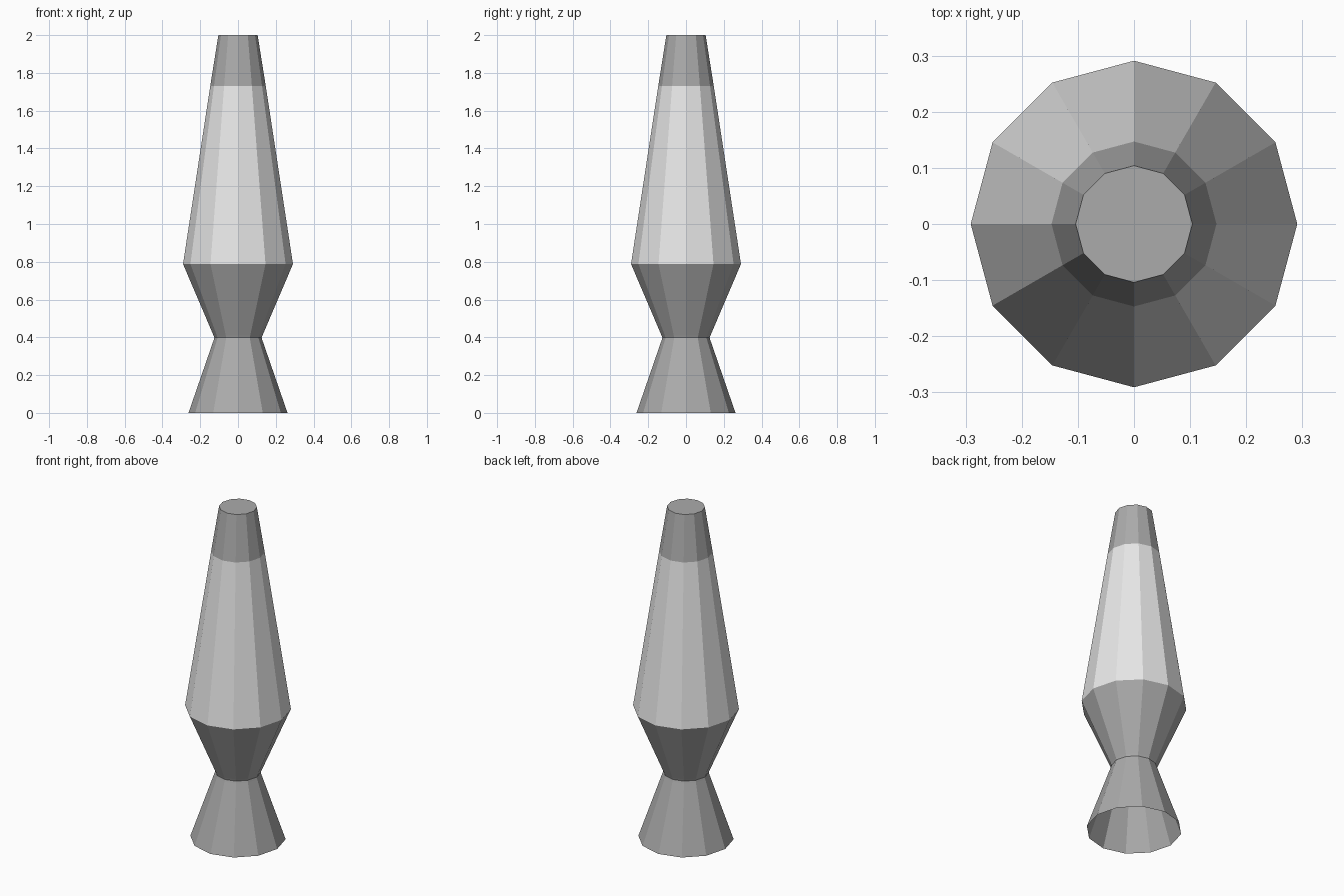
import bpy
import bmesh
from math import cos, sin, tau

SIDES = 12

cube = bpy.data.objects.get("Cube")
if cube:
    bpy.data.objects.remove(cube, do_unlink=True)


def material(name, value):
    mat = bpy.data.materials.new(name)
    mat.use_nodes = True
    colour = (value, value, value, 1)
    mat.diffuse_color = colour
    mat.node_tree.nodes["Principled BSDF"].inputs["Base Color"].default_value = colour
    return mat


def lathe(name, profile, mat, close_top=False):
    """Turn a bottom-to-top (radius, height) profile into a faceted shell."""
    bm = bmesh.new()
    rings = [[bm.verts.new((r * cos(tau * i / SIDES), r * sin(tau * i / SIDES), z))
              for i in range(SIDES)] for r, z in profile]
    for low, high in zip(rings, rings[1:]):
        for i in range(SIDES):
            j = (i + 1) % SIDES
            bm.faces.new((low[i], low[j], high[j], high[i]))
    if close_top:
        bm.faces.new(rings[-1])
    mesh = bpy.data.meshes.new(name)
    bm.to_mesh(mesh)
    bm.free()
    mesh.materials.append(mat)
    obj = bpy.data.objects.new(name, mesh)
    bpy.context.collection.objects.link(obj)
    return obj


metal = material("grey metal", 0.41)
glass = material("pale glass", 0.8)

# Hourglass stand, open underneath, with a slightly eased waist
lathe("stand", [(0.262, 0), (0.129, 0.385), (0.125, 0.398),
                (0.13, 0.411), (0.291, 0.788)], metal)

# Tapering bottle
lathe("bottle", [(0.291, 0.788), (0.147, 1.73)], glass)

# Closed cap continuing the taper
lathe("cap", [(0.147, 1.73), (0.104, 2)], metal, close_top=True)
